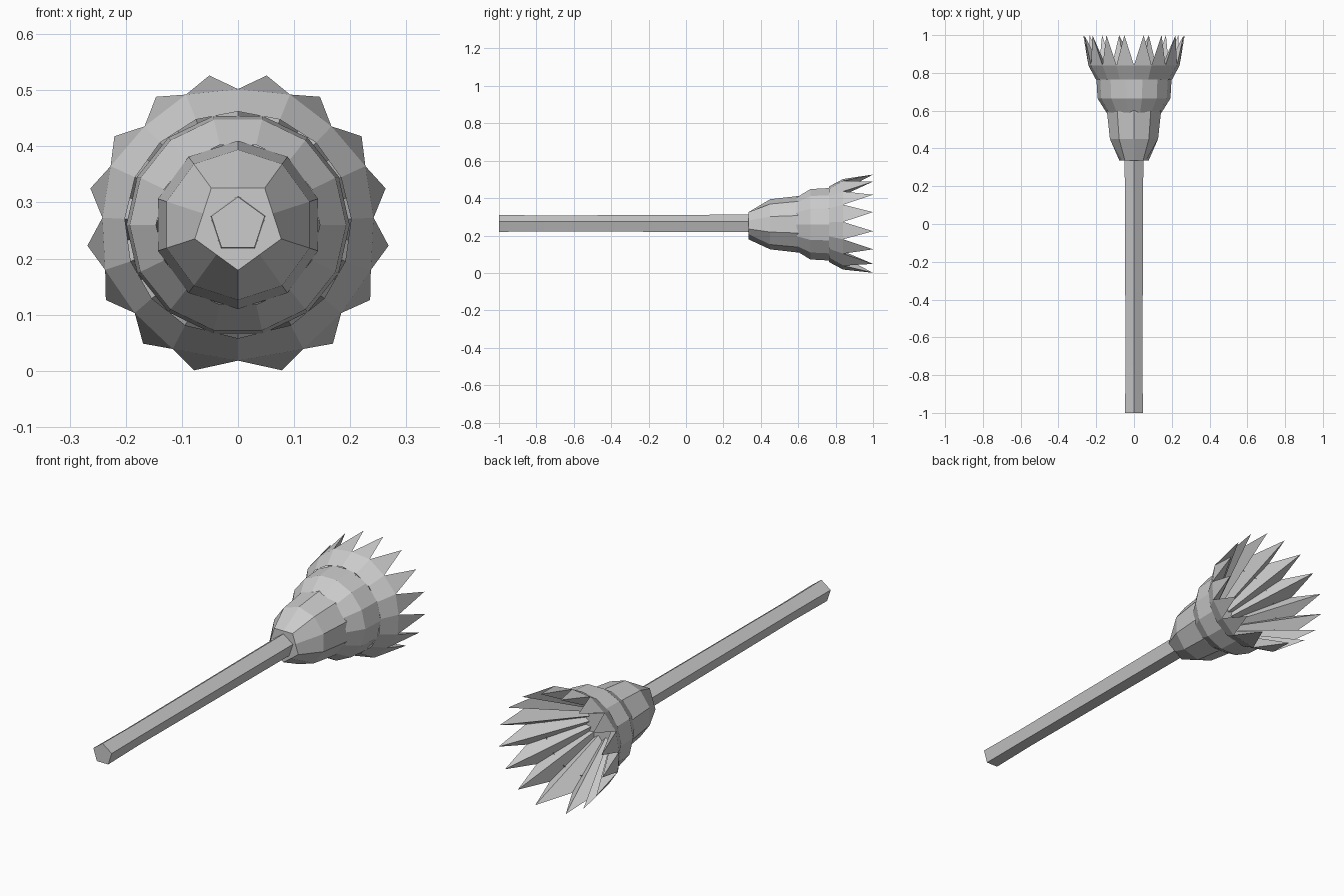
import bpy, bmesh, math

if "Cube" in bpy.data.objects:
    bpy.data.objects.remove(bpy.data.objects["Cube"])

CZ = 0.26  # height of the broom axis


def point(y, r, deg):
    """Point around the broom axis; 0 degrees is up, positive turns to +x."""
    a = math.radians(deg)
    return (r * math.sin(a), y, CZ + r * math.cos(a))


def ring(bm, y, radii, angles):
    n = len(angles)
    if not isinstance(radii, (list, tuple)):
        radii = [radii] * n
    return [bm.verts.new(point(y, r, a)) for r, a in zip(radii, angles)]


def bridge(bm, a, b):
    n = len(a)
    for i in range(n):
        j = (i + 1) % n
        bm.faces.new((a[i], a[j], b[j], b[i]))


def finish(bm, name):
    bmesh.ops.recalc_face_normals(bm, faces=bm.faces)
    me = bpy.data.meshes.new(name)
    bm.to_mesh(me)
    bm.free()
    ob = bpy.data.objects.new(name, me)
    bpy.context.collection.objects.link(ob)
    return ob


def loft(name, profile, angles):
    """Closed flat-faced solid through (y, radius) rings."""
    bm = bmesh.new()
    rings = [ring(bm, y, r, angles) for y, r in profile]
    for a, b in zip(rings, rings[1:]):
        bridge(bm, a, b)
    bm.faces.new(rings[0])
    bm.faces.new(rings[-1])
    return finish(bm, name)


def even(n, start=0):
    return [start + 360 * i / n for i in range(n)]


# Handle: long five-sided pole, slightly thinner past the grip
loft("handle", [(-1, 0.05), (-0.76, 0.047), (0.36, 0.052)], even(5))

# Neck: pentagon opening out to a ten-sided binding
pent = [0.081 if i % 2 == 0 else 0.081 * math.cos(math.pi / 5) for i in range(10)]
loft("neck", [(0.335, pent), (0.45, 0.134), (0.59, 0.150), (0.62, 0.150)], even(10, 180))

# Collar: rounded band of bundled bristles
bm = bmesh.new()
ang = even(14, 180 / 14)
rs = [ring(bm, y, r, ang) for y, r in
      [(0.59, 0.146), (0.665, 0.193), (0.77, 0.199), (0.775, 0.19)]]
for a, b in zip(rs, rs[1:]):
    bridge(bm, a, b)
finish(bm, "collar")

# Brush: sixteen pointed bristles around a hollow cone
N, STEP = 16, 21.75
tips_a = [(i - 7.5) * STEP for i in range(N)]
valley_a = [a - STEP / 2 for a in tips_a]
valley_a[0] = 180
bm = bmesh.new()
base = ring(bm, 0.765, 0.202, valley_a)
rim = ring(bm, 0.84, [0.25 if i % 2 else 0.242 for i in range(N)], valley_a)
tips = ring(bm, 1.0, 0.271, tips_a)
heart = bm.verts.new((0, 0.5, CZ))
bridge(bm, base, rim)
for i in range(N):
    j = (i + 1) % N
    # outer bristle face with a raised ridge at its root
    bm.faces.new((rim[i], rim[j], tips[i]))
    # inner groove running down to the heart of the brush
    bm.faces.new((rim[i], tips[i], heart))
    bm.faces.new((tips[i], rim[j], heart))
finish(bm, "brush")
